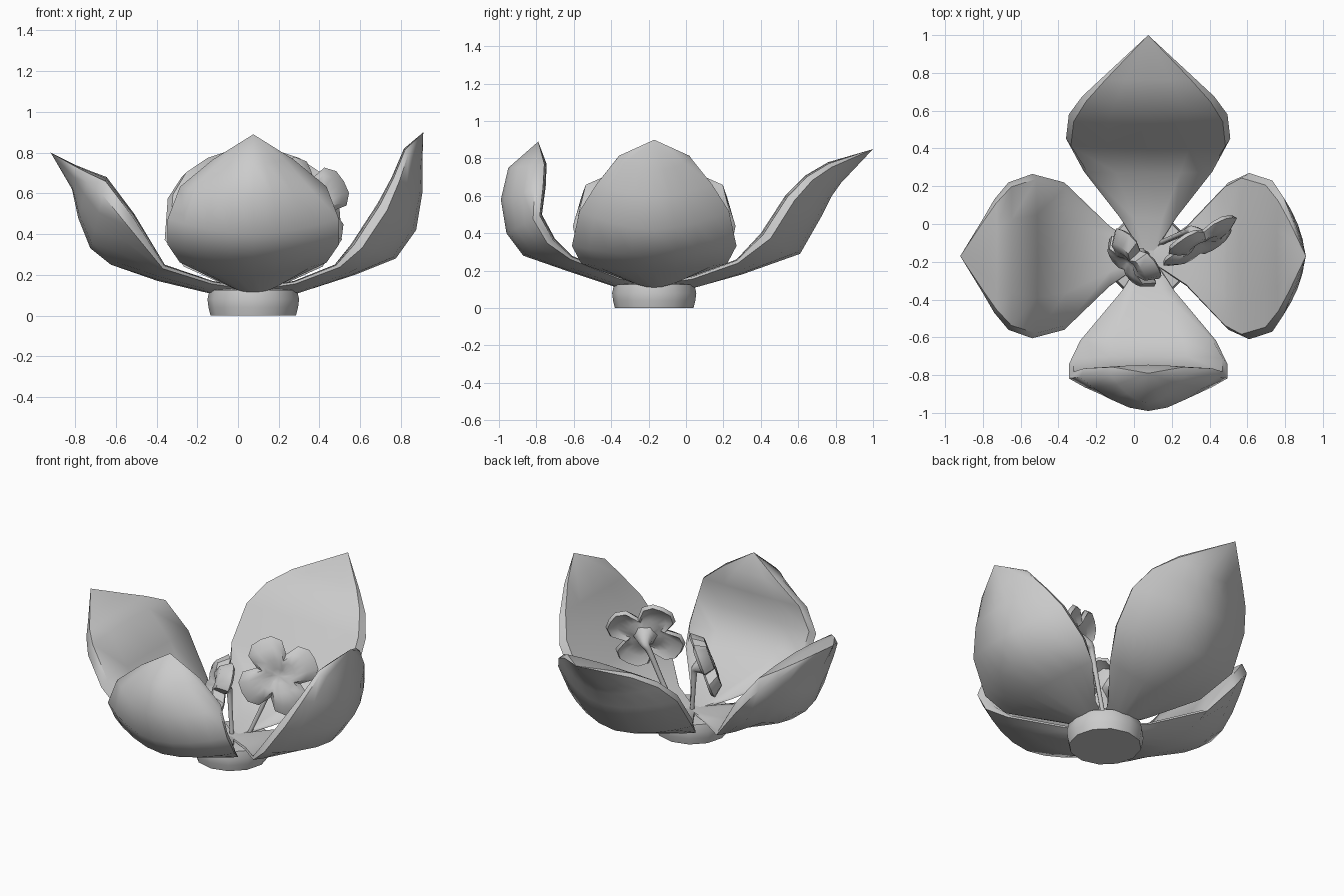
import bpy, bmesh, math
from mathutils import Vector

if "Cube" in bpy.data.objects:
    bpy.data.objects.remove(bpy.data.objects["Cube"])

CX, CY = 0.075, -0.17          # flower axis


def finish(name, bm, thickness=0, angle=50):
    bmesh.ops.remove_doubles(bm, verts=bm.verts, dist=0.0005)
    if not thickness:
        bmesh.ops.recalc_face_normals(bm, faces=bm.faces)
    me = bpy.data.meshes.new(name)
    bm.to_mesh(me)
    bm.free()
    ob = bpy.data.objects.new(name, me)
    bpy.context.collection.objects.link(ob)
    bpy.ops.object.select_all(action='DESELECT')
    ob.select_set(True)
    bpy.context.view_layer.objects.active = ob
    if thickness:
        m = ob.modifiers.new("thickness", 'SOLIDIFY')
        m.thickness, m.offset = thickness, 0
        bpy.ops.object.modifier_apply(modifier="thickness")
    bpy.ops.object.shade_smooth_by_angle(angle=math.radians(angle))
    return ob


def skin(bm, rows):
    vr = [[bm.verts.new(p) for p in row] for row in rows]
    for a, b in zip(vr, vr[1:]):
        n = len(a)
        for j in range(n):
            k = (j + 1) % n
            bm.faces.new((a[j], b[j], b[k], a[k]))


# Closed cross-section of a fleshy petal: (across, 0 = flat inner face .. 1 = outer keel)
SECTION = [(-1, .25), (-.94, .06), (-.5, .02), (0, 0), (.5, .02), (.94, .06), (1, .25)]
SECTION += [(u, .25 + .75 * (1 - abs(u) ** 1.8)) for u in (.8, .55, .28, 0, -.28, -.55, -.8)]


# Petal: inner line (r, z), outer keel (r, z) and half widths, running outward
def petal(name, angle, inner, outer, widths):
    d = Vector((math.cos(angle), math.sin(angle), 0))
    s = Vector((-d.y, d.x, 0))
    rows = []
    for (ir, iz), (kr, kz), w in zip(inner, outer, widths):
        rows.append([Vector((CX, CY, iz + (kz - iz) * t)) + d * (ir + (kr - ir) * t) + s * (w * u)
                     for u, t in SECTION])
    bm = bmesh.new()
    skin(bm, rows)
    finish(name, bm)


petal("petal_right", 0,
      [(.03, .14), (.20, .17), (.40, .25), (.48, .35), (.61, .55), (.68, .68), (.74, .82), (.835, .90)],
      [(.03, .10), (.22, .11), (.50, .20), (.70, .28), (.80, .42), (.83, .60), (.83, .73), (.835, .90)],
      [.04, .16, .39, .44, .40, .31, .20, 0])
petal("petal_back", math.pi / 2,
      [(.03, .14), (.20, .17), (.44, .26), (.57, .40), (.70, .60), (.81, .71), (.93, .78), (1.17, .85)],
      [(.03, .10), (.22, .11), (.47, .18), (.78, .29), (.90, .50), (.95, .60), (1.0, .67), (1.17, .85)],
      [.04, .15, .34, .435, .42, .35, .24, 0])
petal("petal_left", math.pi,
      [(.03, .14), (.20, .17), (.435, .25), (.585, .50), (.72, .68), (.80, .71), (.875, .74), (.995, .80)],
      [(.03, .10), (.22, .11), (.47, .17), (.70, .25), (.80, .33), (.86, .48), (.89, .62), (.995, .80)],
      [.04, .16, .39, .435, .39, .30, .19, 0])
petal("petal_front", -math.pi / 2,
      [(.03, .14), (.18, .17), (.44, .28), (.53, .37), (.60, .50), (.58, .65), (.575, .77), (.62, .89)],
      [(.03, .10), (.20, .11), (.47, .20), (.70, .28), (.79, .40), (.82, .58), (.78, .75), (.62, .89)],
      [.04, .14, .36, .42, .42, .36, .20, 0])

# Round base under the petals
bm = bmesh.new()
profile = [(0, 0), (.21, 0), (.22, .04), (.225, .08), (.215, .125), (0, .14)]
skin(bm, [[(CX + r * math.cos(a), CY + r * math.sin(a), z)
           for a in (math.tau * i / 12 for i in range(12))] for r, z in profile])
finish("base", bm)


# Four-lobed stamen blossom: funnel in the middle, lobes curled back
def blossom(name, centre, normal, radius, curl, phase, root):
    n = Vector(normal).normalized()
    side = Vector((0, 0, 1)).cross(n).normalized()
    up = n.cross(side)
    c = Vector(centre)
    lobe = [.55, .88, 1.0, 1.0, 1.0, .88]
    rows = []
    for f, h in ((0, -.03), (.2, -.02), (.45, 0), (.75, 0), (1, -curl)):
        row = []
        for i in range(24):
            a = math.tau * (i - 3) / 24 + math.radians(phase)
            r = radius * f * (1 + (lobe[i % 6] - 1) * min(1, f * 1.4))
            row.append(c + (side * math.cos(a) + up * math.sin(a)) * r + n * h)
        rows.append(row)
    bm = bmesh.new()
    skin(bm, rows)
    finish(name + "_blossom", bm, 0.025)

    # Thin stem flaring into the back of the blossom
    cu = bpy.data.curves.new(name + "_stem", 'CURVE')
    cu.dimensions = '3D'
    cu.bevel_depth, cu.bevel_resolution = 0.014, 1
    cu.use_fill_caps = True
    sp = cu.splines.new('NURBS')
    sp.points.add(4)
    r0, back = Vector(root), c - n * .10
    path = [(r0, 1), (r0.lerp(back, .4), 1), (r0.lerp(back, .85) + Vector((0, 0, .03)), 1.2),
            (back, 2), (c - n * .025, 5)]
    for p, (co, rad) in zip(sp.points, path):
        p.co = (*co, 1)
        p.radius = rad
    sp.use_endpoint_u = True
    sp.order_u = 3
    sp.resolution_u = 4
    ob = bpy.data.objects.new(name + "_stem", cu)
    bpy.context.collection.objects.link(ob)


blossom("tall_stamen", (.36, -.11, .56), (.48, -.84, .25), .23, .03, 27, (.14, -.10, .12))
blossom("short_stamen", (-.03, -.21, .44), (-.72, -.64, .35), .19, .06, 50, (.07, -.16, .12))
